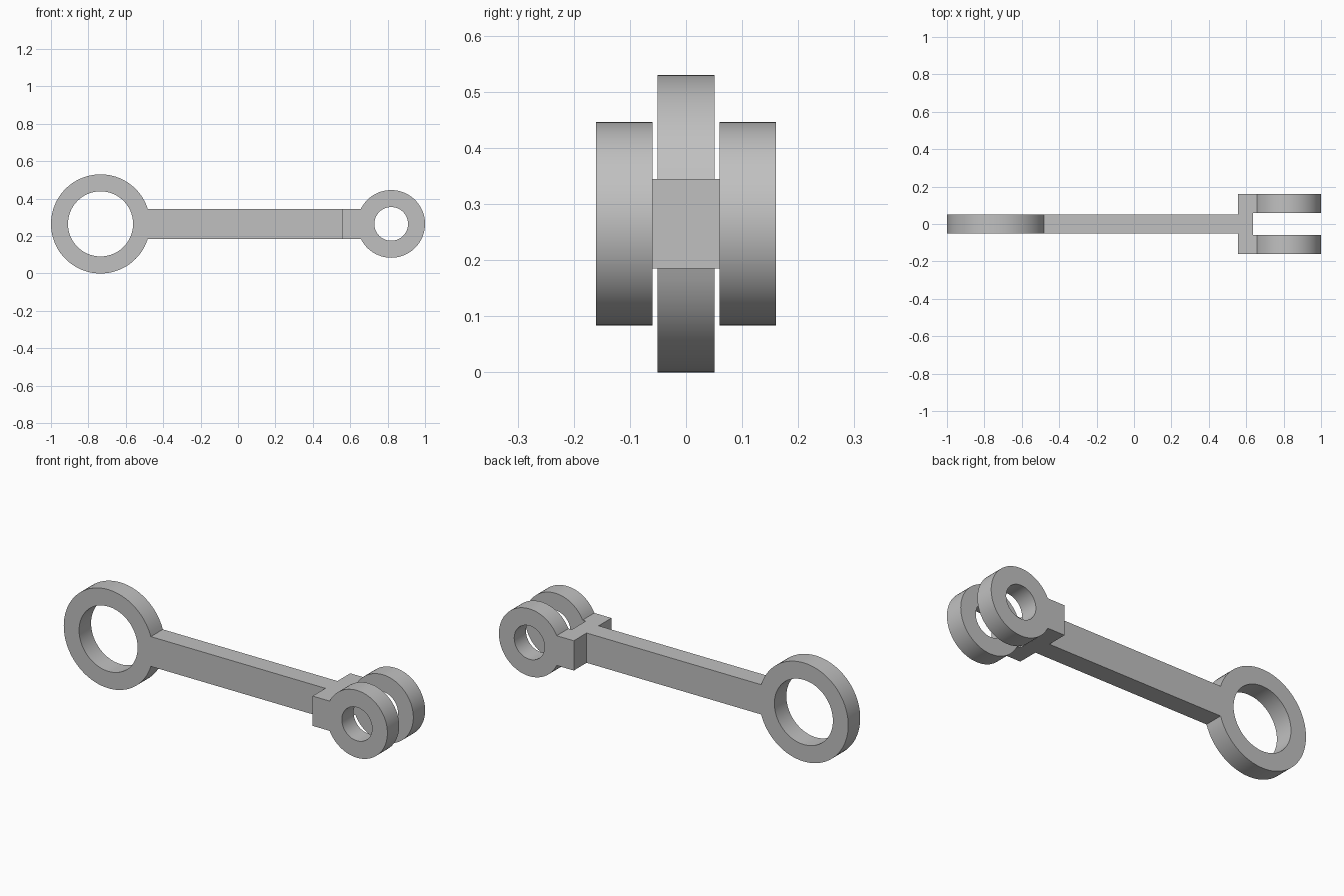
import bpy, bmesh
from math import asin, cos, sin, pi

cube = bpy.data.objects.get("Cube")
if cube:
    bpy.data.objects.remove(cube)

grey = bpy.data.materials.new("plain grey")
grey.use_nodes = True
colour = (0.53, 0.53, 0.53, 1)
grey.diffuse_color = colour
grey.node_tree.nodes["Principled BSDF"].inputs["Base Color"].default_value = colour

MID_Z = 0.265       # common centre line
HALF = 0.08         # half height of the rod and the fork block
FORK_X = 0.555      # where the rod meets the fork
WEB_END = 0.637     # bottom of the fork slot


def finish(name, bm):
    bmesh.ops.recalc_face_normals(bm, faces=bm.faces)
    mesh = bpy.data.meshes.new(name)
    bm.to_mesh(mesh)
    bm.free()
    mesh.materials.append(grey)
    obj = bpy.data.objects.new(name, mesh)
    bpy.context.collection.objects.link(obj)
    bpy.ops.object.select_all(action="DESELECT")
    obj.select_set(True)
    bpy.context.view_layer.objects.active = obj
    bpy.ops.object.shade_smooth_by_angle(angle=pi / 6)
    return obj


def eye_plate(name, cx, outer, inner, arm_x, y0, y1):
    """Flat plate: a ring with a straight arm reaching from it to arm_x."""
    bm = bmesh.new()
    side = 1 if arm_x > cx else -1
    a = asin(HALF / outer)
    n_arm, n_rest = 12, 72
    angles = [-a + 2 * a * i / n_arm for i in range(n_arm)]
    angles += [a + (2 * pi - 2 * a) * i / n_rest for i in range(n_rest)]

    def circle(r):
        return [bm.verts.new((cx + side * r * cos(t), y0, MID_Z + r * sin(t))) for t in angles]

    rim, hole = circle(outer), circle(inner)
    for i in range(len(angles)):
        j = (i + 1) % len(angles)
        bm.faces.new((rim[i], rim[j], hole[j], hole[i]))
    # arm shares the arc of the rim, so the plate is one piece
    ends = [bm.verts.new((arm_x, y0, MID_Z + s * HALF)) for s in (1, -1)]
    bm.faces.new(rim[:n_arm + 1] + ends)
    bmesh.ops.recalc_face_normals(bm, faces=bm.faces)
    # thicken the outline
    top = bmesh.ops.extrude_face_region(bm, geom=bm.faces[:], use_keep_orig=True)["geom"]
    moved = [v for v in top if isinstance(v, bmesh.types.BMVert)]
    bmesh.ops.translate(bm, verts=moved, vec=(0, y1 - y0, 0))
    return finish(name, bm)


# large eye with its long rod
eye_plate("large_eye_and_rod", -0.735, 0.265, 0.174, FORK_X, -0.051, 0.051)

# two fork cheeks
for name, y0, y1 in (("front_fork_cheek", -0.16, -0.06), ("back_fork_cheek", 0.06, 0.16)):
    eye_plate(name, 0.819, 0.181, 0.09, FORK_X, y0, y1)

# web joining the cheeks
bm = bmesh.new()
bmesh.ops.create_cube(bm, size=1)
bmesh.ops.scale(bm, verts=bm.verts, vec=(WEB_END - FORK_X, 0.12, 2 * HALF))
bmesh.ops.translate(bm, verts=bm.verts, vec=((FORK_X + WEB_END) / 2, 0, MID_Z))
finish("fork_web", bm)
